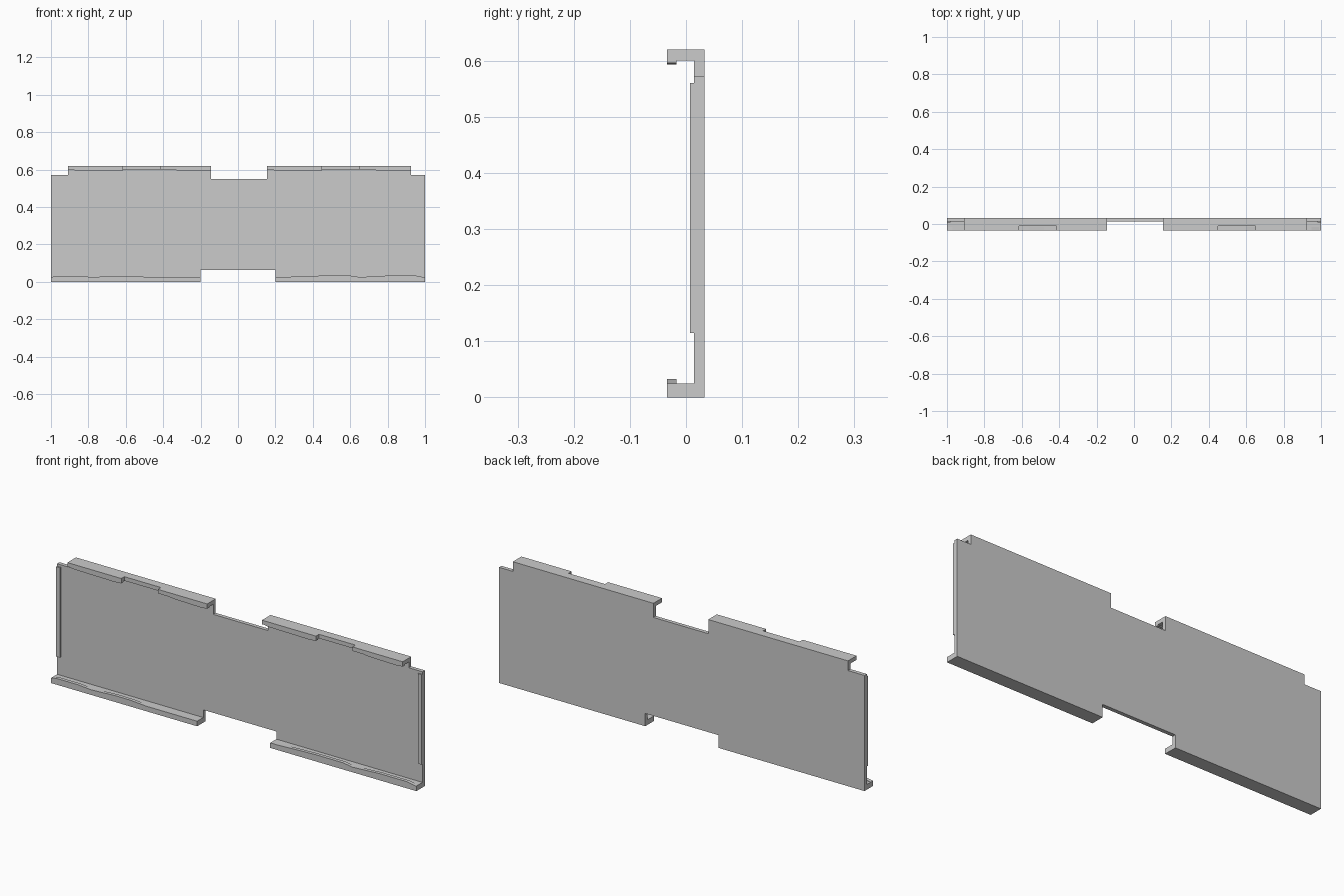
import bpy, bmesh

if "Cube" in bpy.data.objects:
    bpy.data.objects.remove(bpy.data.objects["Cube"])


def prism(name, outline, y0, y1):
    """Extrude an x-z outline from y0 to y1."""
    bm = bmesh.new()
    front = [bm.verts.new((x, y0, z)) for x, z in outline]
    face = bm.faces.new(front)
    ext = bmesh.ops.extrude_face_region(bm, geom=[face])
    moved = [g for g in ext["geom"] if isinstance(g, bmesh.types.BMVert)]
    bmesh.ops.translate(bm, vec=(0, y1 - y0, 0), verts=moved)
    bmesh.ops.recalc_face_normals(bm, faces=bm.faces)
    mesh = bpy.data.meshes.new(name)
    bm.to_mesh(mesh)
    bm.free()
    obj = bpy.data.objects.new(name, mesh)
    bpy.context.collection.objects.link(obj)
    return obj


def box(name, x0, x1, y0, y1, z0, z1):
    return prism(name, [(x0, z0), (x1, z0), (x1, z1), (x0, z1)], y0, y1)


FRONT, BACK, WALL = -0.034, 0.033, 0.014
LIP = -0.017

# Main wall with notched top and bottom edges
prism("wall_panel", [
    (-1, 0), (-0.2, 0), (-0.2, 0.063), (0.2, 0.063), (0.2, 0), (1, 0),
    (1, 0.572), (0.925, 0.572), (0.925, 0.62), (0.155, 0.62), (0.155, 0.55),
    (-0.145, 0.55), (-0.145, 0.62), (-0.91, 0.62), (-0.91, 0.572), (-1, 0.572),
], WALL, BACK)

# Upper flanges: a full-length strip behind, front edge broken by a recess
for side, x0, r0, r1, x1 in (("left", -0.91, -0.615, -0.415, -0.145),
                             ("right", 0.155, 0.45, 0.65, 0.925)):
    box(f"upper_flange_{side}", x0, x1, -0.01, WALL, 0.60, 0.62)
    box(f"upper_flange_edge_{side}_a", x0, r0, FRONT, -0.01, 0.60, 0.62)
    box(f"upper_flange_edge_{side}_b", r1, x1, FRONT, -0.01, 0.60, 0.62)
    # Shallow lips hanging from the front edge
    for tag, a, b in (("a", x0 + 0.01, r0), ("b", r1 + 0.06, x1)):
        prism(f"upper_lip_{side}_{tag}", [
            (a, 0.60), (a + 0.03, 0.596), (b - 0.04, 0.593), (b, 0.596), (b, 0.60),
        ], FRONT, LIP)

# Lower flanges with raised wavy lips
for side, x0, x1 in (("left", -1, -0.2), ("right", 0.2, 1)):
    box(f"lower_flange_{side}", x0, x1, FRONT, WALL, 0, 0.025)
lips = {
    "left_a": [(-1, 0.025), (-0.97, 0.031), (-0.85, 0.031), (-0.78, 0.025)],
    "left_b": [(-0.78, 0.025), (-0.64, 0.032), (-0.56, 0.031), (-0.48, 0.025)],
    "right_a": [(0.24, 0.025), (0.33, 0.029), (0.45, 0.033), (0.6, 0.033), (0.65, 0.025)],
    "right_b": [(0.65, 0.025), (0.8, 0.033), (0.95, 0.033), (0.99, 0.025)],
}
for tag, pts in lips.items():
    prism(f"lower_lip_{tag}", pts, FRONT, LIP)

# Thin upright strips at both ends
for side, x0, x1 in (("left", -1, -0.98), ("right", 0.98, 1)):
    box(f"end_strip_{side}", x0, x1, 0.007, WALL, 0.115, 0.56)
